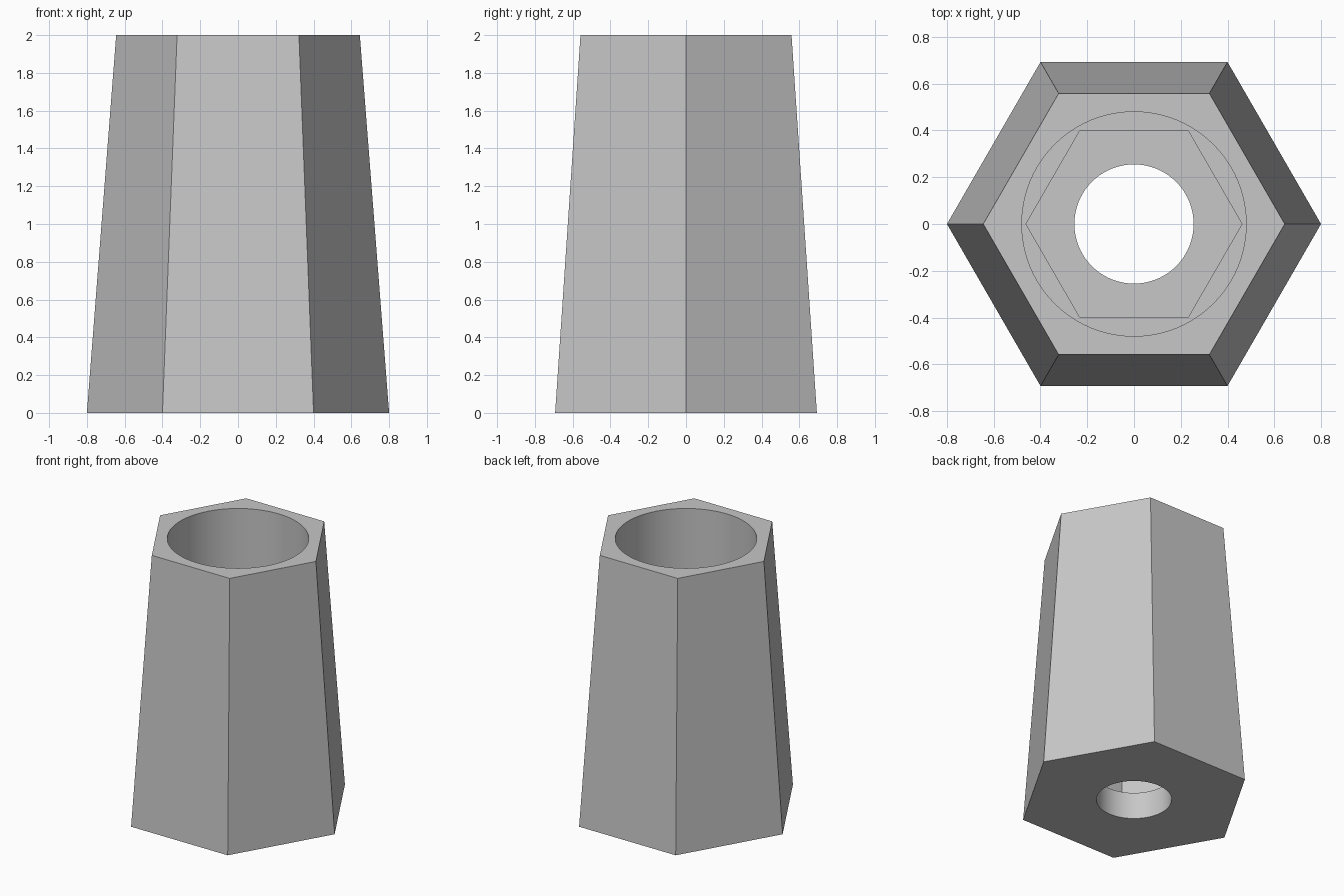
import bpy
import math

default = bpy.data.objects.get("Cube")
if default:
    bpy.data.objects.remove(default, do_unlink=True)

HEIGHT = 2.0
FLOOR = 0.2        # thickness of the base under the hex pocket
POCKET_TOP = 0.6   # where the hex pocket opens into the round bore

grey = bpy.data.materials.new("light_grey")
grey.use_nodes = True
colour = (0.57, 0.57, 0.57, 1)
grey.diffuse_color = colour
grey.node_tree.nodes["Principled BSDF"].inputs["Base Color"].default_value = colour


def prism(name, sides, r_bottom, r_top, z0, z1):
    """Upright prism or frustum with a corner on the x axis."""
    bpy.ops.mesh.primitive_cone_add(
        vertices=sides, radius1=r_bottom, radius2=r_top, depth=z1 - z0,
        location=(0, 0, (z0 + z1) / 2), rotation=(0, 0, math.pi / 2))
    obj = bpy.context.object
    obj.name = name
    bpy.ops.object.transform_apply(location=True, rotation=True, scale=True)
    obj.data.materials.append(grey)
    return obj


# Tapered hexagonal outer body
body = prism("tapered_hex_body", 6, 0.8, 0.645, 0, HEIGHT)

# Round bore from the top, hex pocket below it, bolt hole through the base
cutters = [
    prism("bore_cutter", 96, 0.48, 0.48, POCKET_TOP, HEIGHT + 0.1),
    prism("hex_pocket_cutter", 6, 0.462, 0.462, FLOOR, POCKET_TOP + 0.1),
    prism("bolt_hole_cutter", 96, 0.255, 0.255, -0.1, FLOOR + 0.1),
]

bpy.ops.object.select_all(action='DESELECT')
body.select_set(True)
bpy.context.view_layer.objects.active = body
for cutter in cutters:
    cutter.hide_render = True
    cut = body.modifiers.new(cutter.name, 'BOOLEAN')
    cut.operation = 'DIFFERENCE'
    cut.solver = 'EXACT'
    cut.object = cutter
    bpy.ops.object.modifier_apply(modifier=cut.name)
    bpy.data.objects.remove(cutter, do_unlink=True)

bpy.ops.object.shade_smooth_by_angle(angle=math.radians(30))
